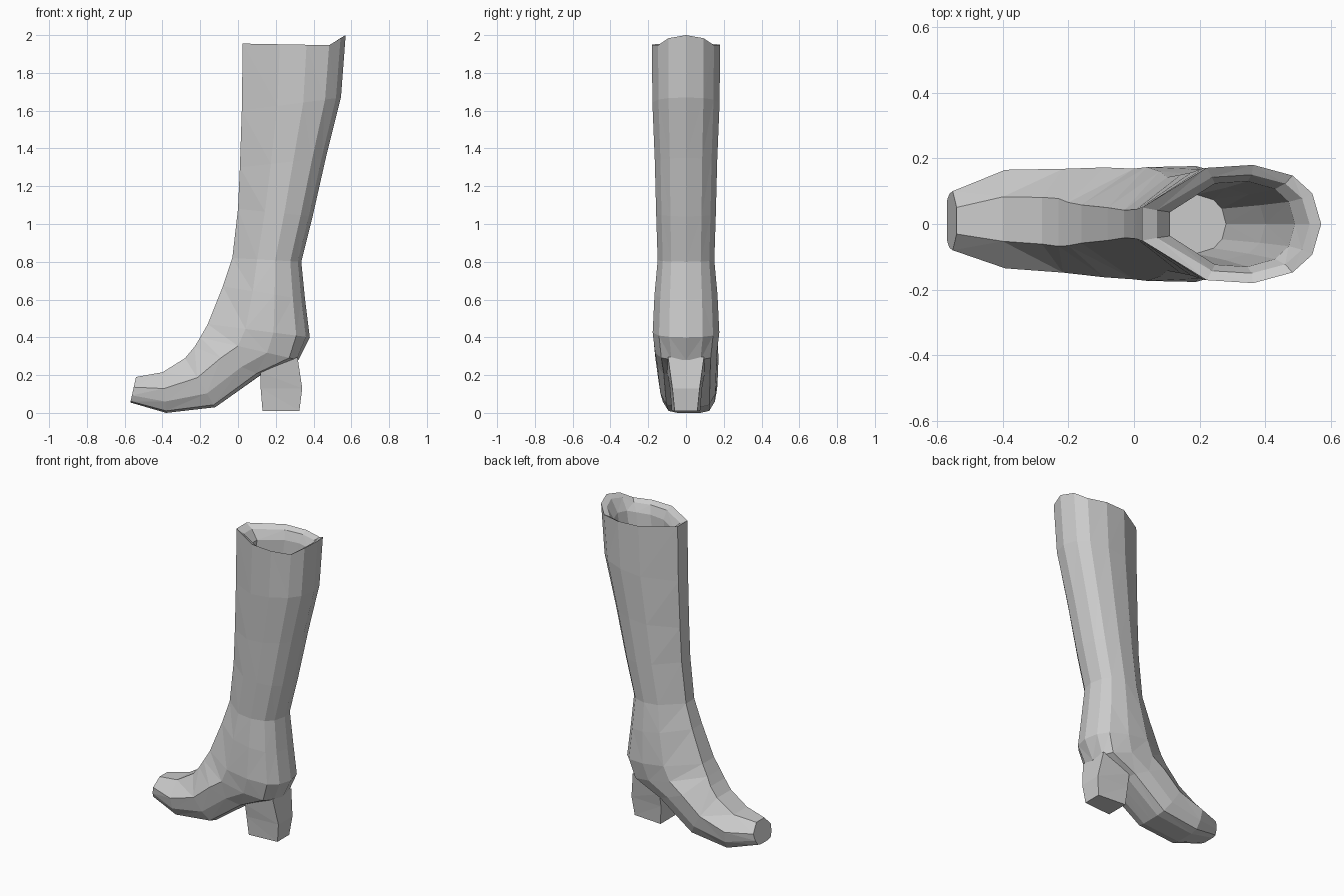
import bpy
import bmesh
from mathutils import Vector

cube = bpy.data.objects.get("Cube")
if cube:
    bpy.data.objects.remove(cube, do_unlink=True)

leather = bpy.data.materials.new("grey leather")
leather.use_nodes = True
GREY = (0.6, 0.6, 0.6, 1)
leather.diffuse_color = GREY
leather.node_tree.nodes["Principled BSDF"].inputs["Base Color"].default_value = GREY

# Half cross-sections from front (0) to back or sole (1), with width fraction
SHAFT = [(0, .28), (.36, .95), (.62, 1), (.84, .82), (.95, .52), (1, 0)]
FOOT = [(0, .45), (.4, 1), (.72, .92), (.95, .72), (1, .4), (1, 0)]


def section(front, back, width, foot=0.0, shift=0.0, peak=0.0):
    """Closed ring of points between a front and a back point (x, z)."""
    half = [(a[0] + (b[0] - a[0]) * foot, a[1] + (b[1] - a[1]) * foot)
            for a, b in zip(SHAFT, FOOT)]
    loop = half + [(t, -w) for t, w in reversed(half[:-1])]
    points = []
    for t, w in loop:
        x = front[0] + (back[0] - front[0]) * t
        z = front[1] + (back[1] - front[1]) * t
        points.append(Vector((x, shift + w * width, z + peak * max(0, t - .84) / .16)))
    return points


def loft(name, sections):
    """Skin a chain of rings, close both ends and keep flat facets."""
    bm = bmesh.new()
    rings = [[bm.verts.new(p) for p in ring] for ring in sections]
    for a, b in zip(rings, rings[1:]):
        for i in range(len(a)):
            j = (i + 1) % len(a)
            bm.faces.new((a[i], a[j], b[j], b[i]))
    bm.faces.new(rings[0])
    bm.faces.new(rings[-1])
    bmesh.ops.recalc_face_normals(bm, faces=bm.faces)
    bmesh.ops.triangulate(bm, faces=[f for f in bm.faces if len(f.verts) == 4],
                          quad_method='SHORT_EDGE')
    mesh = bpy.data.meshes.new(name)
    bm.to_mesh(mesh)
    bm.free()
    mesh.materials.append(leather)
    obj = bpy.data.objects.new(name, mesh)
    bpy.context.collection.objects.link(obj)
    return obj


# Lining from its floor up to the rim, then the outside down to the toe
lining = [
    section((.04, .85), (.28, .85), .09),
    section((.08, 1.35), (.40, 1.35), .11),
    section((.11, 1.87), (.49, 1.88), .13, peak=.02),
    section((.07, 1.93), (.535, 1.93), .15, peak=.05),
]
shaft = [
    section((.025, 1.955), (.57, 1.945), .18, peak=.055),
    section((.02, 1.6), (.545, 1.67), .178),
    section((.01, 1.3), (.465, 1.35), .165),
    section((.0, 1.08), (.395, 1.04), .158),
    section((-.03, .82), (.335, .8), .15),
]
ankle = [
    section((-.08, .67), (.355, .6), .168, .1),
    section((-.16, .47), (.38, .4), .18, .25),
    section((-.20, .40), (.32, .28), .172, .6),
]
foot = [
    section((-.23, .35), (.12, .20), .168, .9, .005),
    section((-.28, .29), (-.12, .03), .158, 1, .01),
    section((-.40, .215), (-.38, .0), .15, 1, .015),
    section((-.54, .19), (-.57, .055), .09, 1, .01),
]
loft("boot", lining + shaft + ankle + foot)


# Block heel, flaring towards the seat
def block(front, back, front_half, back_half, z_front, z_back):
    return [Vector((front, -front_half, z_front)), Vector((back, -back_half, z_back)),
            Vector((back, back_half, z_back)), Vector((front, front_half, z_front))]


loft("heel", [
    block(.13, .325, .075, .06, .01, .01),
    block(.12, .34, .085, .072, .13, .13),
    block(.12, .315, .10, .095, .215, .295),
])
